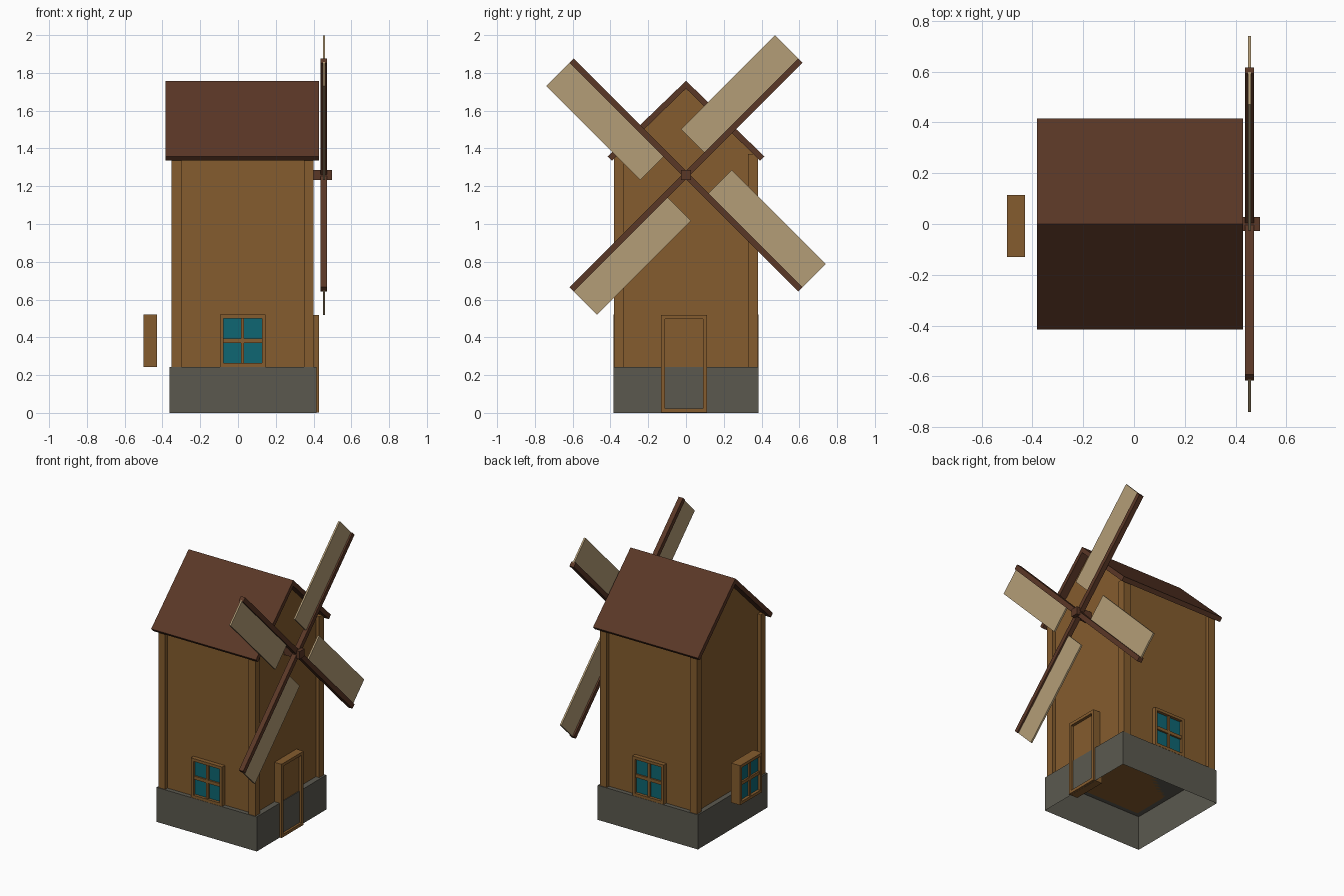
import bpy, math
from mathutils import Matrix, Vector

if "Cube" in bpy.data.objects:
    bpy.data.objects.remove(bpy.data.objects["Cube"])


def srgb(h):
    def lin(c):
        return c / 12.92 if c <= 0.04045 else ((c + 0.055) / 1.055) ** 2.4
    return tuple(lin(int(h[i:i + 2], 16) / 255) for i in (0, 2, 4)) + (1,)


def material(name, h):
    m = bpy.data.materials.new(name)
    m.diffuse_color = srgb(h)
    m.use_nodes = True
    m.node_tree.nodes["Principled BSDF"].inputs["Base Color"].default_value = m.diffuse_color
    return m


WOOD = material("wall_wood", "855C2E")
DARK = material("dark_wood", "5A3726")
STONE = material("stone", "5B594F")
GLASS = material("window_glass", "0E6672")
CLOTH = material("sail_cloth", "B49D77")

CX = 0.025  # centre of the tower along x


def mesh(name, verts, faces, mat, matrix=Matrix()):
    me = bpy.data.meshes.new(name)
    me.from_pydata([matrix @ Vector(v) for v in verts], [], faces)
    me.materials.append(mat)
    ob = bpy.data.objects.new(name, me)
    bpy.context.collection.objects.link(ob)
    return ob


def box(name, lo, hi, mat, matrix=Matrix(), bottom=True):
    v = [(x, y, z) for z in (lo[2], hi[2]) for y in (lo[1], hi[1]) for x in (lo[0], hi[0])]
    f = [(4, 5, 7, 6), (0, 1, 5, 4), (1, 3, 7, 5), (3, 2, 6, 7), (2, 0, 4, 6)]
    if bottom:
        f.append((0, 2, 3, 1))
    return mesh(name, v, f, mat, matrix)


def prism(name, profile, x0, x1, mat):
    """Extrude a counter-clockwise (y, z) profile along x."""
    n = len(profile)
    v = [(x, y, z) for x in (x0, x1) for y, z in profile]
    f = [tuple(range(n - 1, -1, -1)), tuple(range(n, 2 * n))]
    f += [(i, (i + 1) % n, n + (i + 1) % n, n + i) for i in range(n)]
    return mesh(name, v, f, mat)


def frame(name, w, h, t, depth, matrix):
    """Four bars round an opening; local x is width, -y is outward."""
    a = w / 2
    box(name + "_sill", (-a, 0, 0), (a, depth, t), WOOD, matrix)
    box(name + "_lintel", (-a, 0, h - t), (a, depth, h), WOOD, matrix)
    for side, s in (("left", -1), ("right", 1)):
        x = sorted((s * a, s * (a - t)))
        box(f"{name}_{side}_jamb", (x[0], 0, t), (x[1], depth, h - t), WOOD, matrix)


def window(name, matrix):
    w, h, t, d = 0.243, 0.277, 0.02, 0.07
    frame(name + "_frame", w, h, t, d, matrix)
    box(name + "_glass", (-w / 2 + t, 0.02, t), (w / 2 - t, d - 0.02, h - t), GLASS, matrix)
    box(name + "_upright_bar", (-0.008, 0.008, t), (0.008, d - 0.008, h - t), WOOD, matrix)
    box(name + "_cross_bar", (-w / 2 + t, 0.008, 0.128), (w / 2 - t, d - 0.008, 0.151), WOOD, matrix)


def place(x, y, z, deg):
    return Matrix.Translation((x, y, z)) @ Matrix.Rotation(math.radians(deg), 4, 'Z')


# Stone base, open underneath
box("stone_base", (-0.362, -0.385, 0), (0.415, 0.385, 0.242), STONE, bottom=False)

# Tower walls with gables, and corner posts standing proud of them
prism("tower_walls", [(-0.355, 0.242), (0.355, 0.242), (0.355, 1.385), (0, 1.725), (-0.355, 1.385)],
      -0.327, 0.375, WOOD)
for sx in (-1, 1):
    for sy in (-1, 1):
        xs = sorted((CX + sx * 0.376, CX + sx * 0.324))
        ys = sorted((sy * 0.38, sy * 0.327))
        box("corner_post", (xs[0], ys[0], 0.242), (xs[1], ys[1], 1.37), WOOD)

# Gabled roof slab
prism("roof", [(0, 1.758), (-0.415, 1.358), (-0.393, 1.335), (0, 1.717), (0.393, 1.335), (0.415, 1.358)],
      -0.383, 0.43, DARK)

# Windows on front, back and left side
window("front_window", place(CX, -0.385, 0.243, 0))
window("back_window", place(CX, 0.385, 0.243, 180))
window("left_window", place(-0.50, -0.008, 0.243, -90))

# Door on the sail side
door = place(0.43, -0.01, 0.001, 90)
frame("door_frame", 0.243, 0.517, 0.021, 0.07, door)
box("door_panel", (-0.1, 0.02, 0.02), (0.1, 0.05, 0.497), WOOD, door)

# Hub, crossed spars and four sails
HUB_Z = 1.259
box("hub", (0.37, -0.027, HUB_Z - 0.027), (0.497, 0.027, HUB_Z + 0.027), DARK)
for i in range(4):
    m = Matrix.Translation((0.455, 0, HUB_Z)) @ Matrix.Rotation(math.radians(45 + 90 * i), 4, 'X')
    box("sail_cloth", (-0.006, 0.153, 0.01), (0.006, 0.856, 0.19), CLOTH, m)
    if i < 2:
        box("spar", (-0.017, -0.856, -0.0165), (0.017, 0.856, 0.0165), DARK, m)
